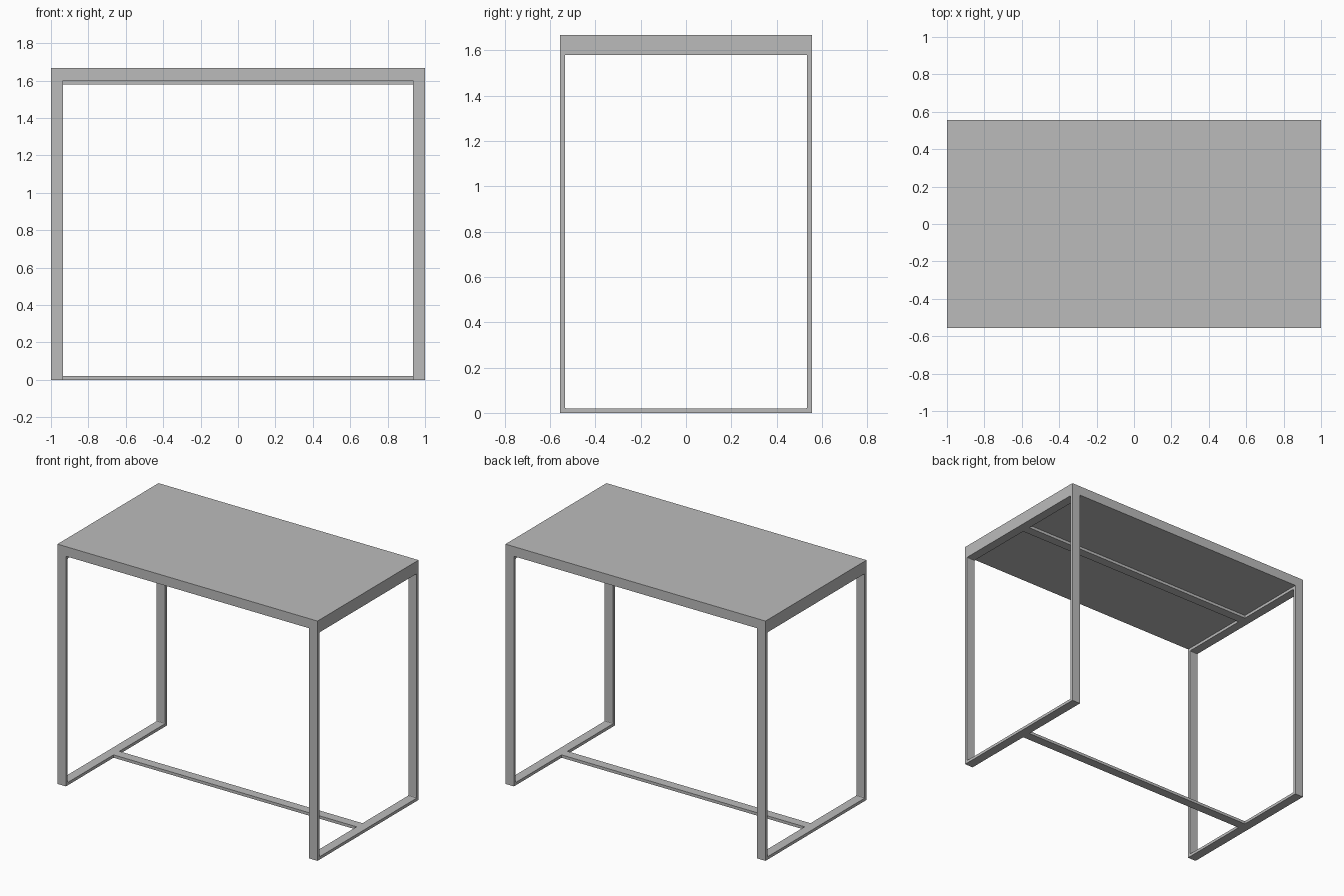
import bpy, bmesh

if "Cube" in bpy.data.objects:
    bpy.data.objects.remove(bpy.data.objects["Cube"])

W, D = 1.0, 0.555          # half width, half depth
Z_FRAME, Z_TOP = 1.60, 1.667
BAR, FLAT = 0.02, 0.065    # flat bar thickness and width

grey = bpy.data.materials.new("plain grey")
grey.diffuse_color = (0.5, 0.5, 0.5, 1)
grey.use_nodes = True
grey.node_tree.nodes["Principled BSDF"].inputs["Base Color"].default_value = grey.diffuse_color


def finish(name, bm):
    bmesh.ops.recalc_face_normals(bm, faces=bm.faces)
    mesh = bpy.data.meshes.new(name)
    bm.to_mesh(mesh)
    bm.free()
    mesh.materials.append(grey)
    ob = bpy.data.objects.new(name, mesh)
    bpy.context.collection.objects.link(ob)
    return ob


def box(name, lo, hi):
    bm = bmesh.new()
    bmesh.ops.create_cube(bm, size=1)
    for v in bm.verts:
        v.co = [(a + b) / 2 + c * (b - a) for a, b, c in zip(lo, hi, v.co)]
    return finish(name, bm)


def leg_frame(name, x0, x1):
    # closed rectangular loop of flat bar with slightly eased inner corners
    def rect(inset):
        y, z0, z1 = D - inset, inset, Z_FRAME - inset
        return [(-y, z0), (y, z0), (y, z1), (-y, z1)]
    bm = bmesh.new()
    rings = [[bm.verts.new((x, y, z)) for y, z in rect(i)]
             for x, i in ((x0, 0), (x1, 0), (x1, BAR), (x0, BAR))]
    for k in range(4):
        a, b = rings[k], rings[(k + 1) % 4]
        for j in range(4):
            n = (j + 1) % 4
            bm.faces.new((a[j], a[n], b[n], b[j]))
    inner = [bm.edges.get((rings[2][j], rings[3][j])) for j in range(4)]
    bmesh.ops.bevel(bm, geom=inner, offset=0.006, segments=2,
                    profile=0.5, affect='EDGES')
    return finish(name, bm)


# table top
box("table_top", (-W, -D, Z_FRAME), (W, D, Z_TOP))

# side frames
leg_frame("left_leg_frame", -W, -W + FLAT)
leg_frame("right_leg_frame", W - FLAT, W)

# centre stretchers on the floor and under the top
for name, z in (("lower_stretcher", 0), ("upper_stretcher", Z_FRAME - BAR)):
    box(name, (-W + FLAT, -FLAT / 2, z), (W - FLAT, FLAT / 2, z + BAR))
